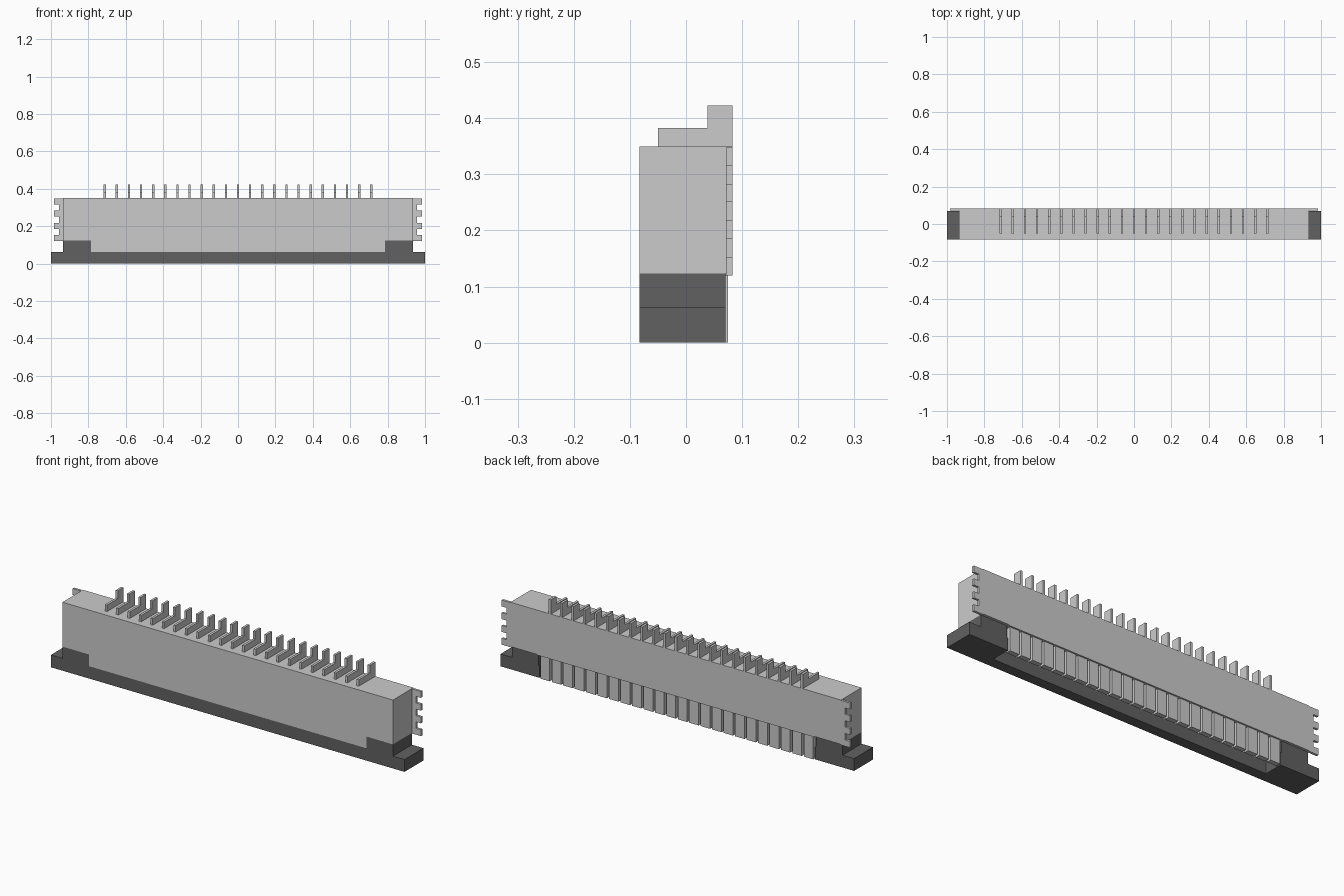
import bpy, bmesh

if "Cube" in bpy.data.objects:
    bpy.data.objects.remove(bpy.data.objects["Cube"])

PITCH = 0.0648
PINS = 23

dark = bpy.data.materials.new("dark_grey")
dark.diffuse_color = (0.12, 0.12, 0.12, 1)
dark.use_nodes = True
dark.node_tree.nodes["Principled BSDF"].inputs["Base Color"].default_value = dark.diffuse_color


def prism(bm, pts, axis, a, b):
    """Extrude a 2D profile along x (pts = y,z), y (pts = x,z) or z (pts = x,y)."""
    def co(p, t):
        v = list(p)
        v.insert("xyz".index(axis), t)
        return v
    face = bm.faces.new([bm.verts.new(co(p, a)) for p in pts])
    ext = bmesh.ops.extrude_face_region(bm, geom=[face])
    for v in [g for g in ext["geom"] if isinstance(g, bmesh.types.BMVert)]:
        v.co["xyz".index(axis)] = b


def box(bm, x0, x1, y0, y1, z0, z1):
    prism(bm, [(y0, z0), (y1, z0), (y1, z1), (y0, z1)], "x", x0, x1)


def finish(bm, name, mat=None):
    bmesh.ops.recalc_face_normals(bm, faces=bm.faces)
    me = bpy.data.meshes.new(name)
    bm.to_mesh(me)
    bm.free()
    ob = bpy.data.objects.new(name, me)
    bpy.context.collection.objects.link(ob)
    if mat:
        me.materials.append(mat)
    return ob


# Housing: centre section with the cable slot open below, plus solid ends
bm = bmesh.new()
prism(bm, [(-0.083, 0.063), (-0.03, 0.063), (-0.03, 0.2), (0.05, 0.2),
           (0.05, 0.12), (0.083, 0.12), (0.083, 0.35), (-0.083, 0.35)],
      "x", -0.785, 0.785)
finish(bm, "housing")
bm = bmesh.new()
for s in (-1, 1):
    box(bm, s * 0.785, s * 0.935, -0.083, 0.083, 0.123, 0.35)
finish(bm, "housing_ends")

# Notched solder tabs at both ends
step = (0.348 - 0.12) / 7
for s, side in ((-1, "left"), (1, "right")):
    pts = [(s * 0.93, 0.348), (s * 0.93, 0.12)]
    for i in range(7):
        x = s * (0.985 if i % 2 == 0 else 0.957)
        pts += [(x, 0.12 + i * step), (x, 0.12 + (i + 1) * step)]
    bm = bmesh.new()
    prism(bm, pts, "y", 0.071, 0.083)
    finish(bm, "solder_tab_" + side)

# Dark slider: U-shaped base open to the back, with raised end blocks
bm = bmesh.new()
prism(bm, [(-1, -0.083), (1, -0.083), (1, 0.07), (0.78, 0.07), (0.78, -0.03),
           (-0.78, -0.03), (-0.78, 0.07), (-1, 0.07)], "z", 0, 0.063)
for s in (-1, 1):
    box(bm, s * 0.785, s * 0.935, -0.083, 0.07, 0.063, 0.123)
finish(bm, "slider", dark)

# Rear ribs, one each side of every contact
bm = bmesh.new()
for i in range(PINS + 1):
    x = (i - PINS / 2) * PITCH
    box(bm, x - 0.0265, x + 0.0265, 0.05, 0.075, 0, 0.12)
finish(bm, "rear_ribs")

# Stepped contact pins on the top
bm = bmesh.new()
for i in range(PINS):
    x = (i - (PINS - 1) / 2) * PITCH
    prism(bm, [(-0.05, 0.35), (0.083, 0.35), (0.083, 0.423), (0.038, 0.423),
               (0.038, 0.383), (-0.05, 0.383)], "x", x - 0.006, x + 0.006)
finish(bm, "contact_pins")
